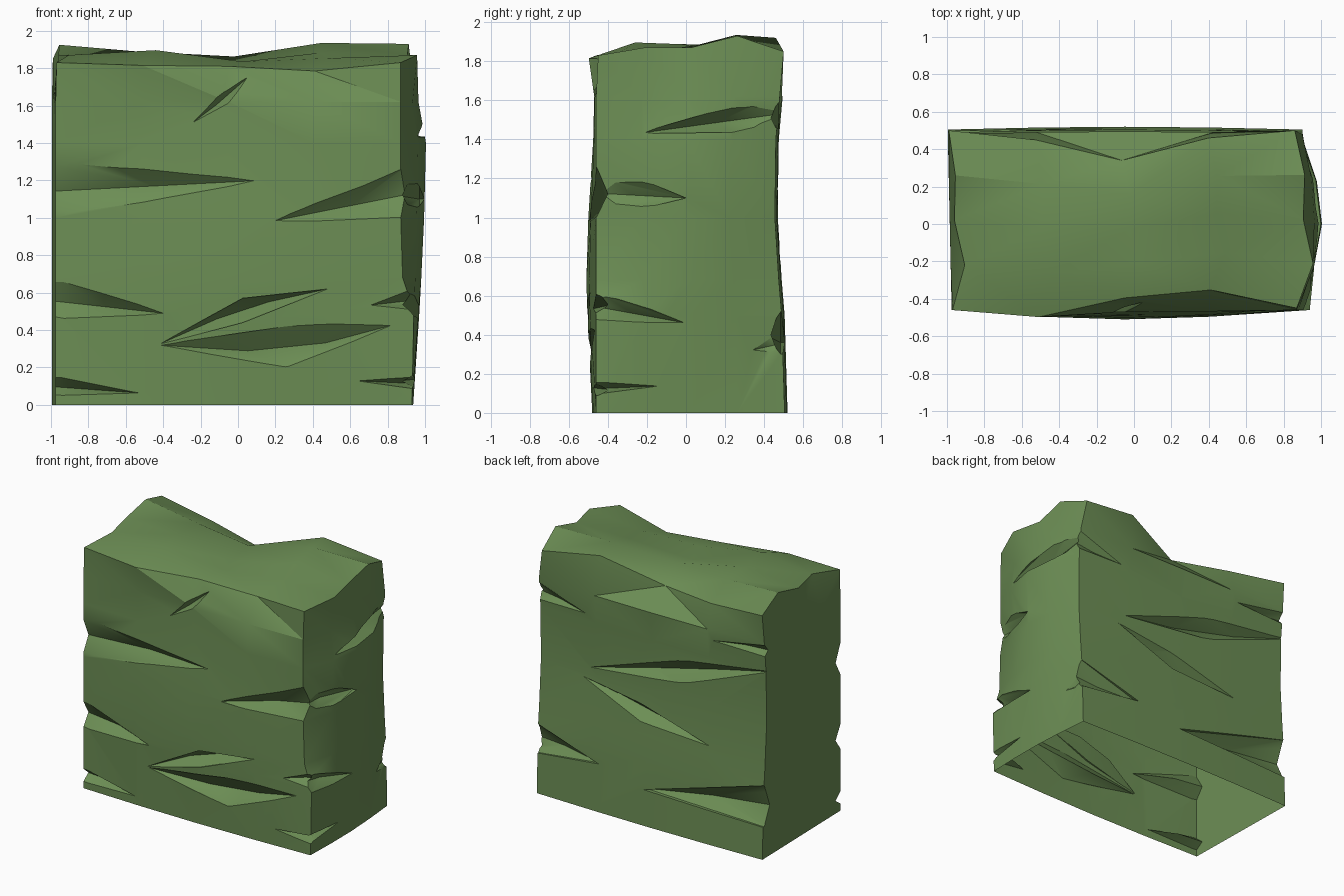
import bpy, bmesh, math
from mathutils import Vector

if "Cube" in bpy.data.objects:
    bpy.data.objects.remove(bpy.data.objects["Cube"])

N = 4  # segments per side
GREEN = (.15, .27, .09, 1)


def rim_side(a, b, inward, offsets, lifts):
    """Top edge between two corners, nudged inward and upward at the inner points."""
    pts = [a.lerp(b, i / N) for i in range(N + 1)]
    for p, o, z in zip(pts[1:-1], offsets, lifts):
        p += Vector(inward) * o + Vector((0, 0, z))
    return pts


# Top rim
FL, FR = Vector((-.97, -.46, 1.83)), Vector((.87, -.45, 1.83))
BL, BR = Vector((-.99, .5, 1.85)), Vector((.86, .5, 1.85))
FRONT = rim_side(FL, FR, (0, 1, 0), (-.04, .06, .1), (-.015, -.02, -.045))
BACK = rim_side(BL, BR, (0, -1, 0), (.05, .16, .04), (-.05, -.08, .07))
LEFT = rim_side(FL, BL, (1, 0, 0), (.07, .02, .03), (.035, .03, .08))
RIGHT = rim_side(FR, BR, (-1, 0, 0), (-.09, -.04, -.05), (.035, .03, .085))


def ring_points(z, right_x, back_y, front_bulge, right_bulge):
    corners = [Vector((-.975, -.46, z)), Vector((right_x, -.46, z)),
               Vector((.9, back_y, z)), Vector((-.995, back_y, z))]
    sides = ((0, -front_bulge, 0), (right_bulge, 0, 0), (0, .015, 0), (0, 0, 0))
    return [corners[s].lerp(corners[(s + 1) % 4], i / N) + Vector(sides[s]) * math.sin(math.pi * i / N)
            for s in range(4) for i in range(N)]


# Body: lofted walls with a patch across the top
bm = bmesh.new()
levels = [(0, .93, .505, .02, .02), (.5, .94, .49, .045, .05), (.68, .88, .475, .05, .09),
          (1, .87, .455, .04, .11), (1.4, .87, .46, .015, .12), (1.62, .87, .48, .01, .08)]
rings = [[bm.verts.new(p) for p in ring_points(*lv)] for lv in levels]
top = [bm.verts.new(p) for p in FRONT[:-1] + RIGHT[:-1] + BACK[:0:-1] + LEFT[:0:-1]]
rings.append(top)
for a, b in zip(rings, rings[1:]):
    for i in range(4 * N):
        j = (i + 1) % (4 * N)
        bm.faces.new((a[i], a[j], b[j], b[i]))
grid = {}
for i in range(N + 1):
    grid[i, 0], grid[N, i] = top[i], top[N + i]
    grid[N - i, N], grid[0, N - i] = top[2 * N + i], top[(3 * N + i) % (4 * N)]
for i in range(1, N):
    for j in range(1, N):
        u, v = i / N, j / N
        p = FRONT[i].lerp(BACK[i], v) + LEFT[j].lerp(RIGHT[j], u) - FL.lerp(FR, u).lerp(BL.lerp(BR, u), v)
        if i == 1:
            p.z += .05 if j < 3 else 0  # bump towards the left
        elif i == 3:
            p.z -= .035 if j == 3 else 0
        grid[i, j] = bm.verts.new(p)
for i in range(N):
    for j in range(N):
        bm.faces.new((grid[i, j], grid[i + 1, j], grid[i + 1, j + 1], grid[i, j + 1]))
bm.faces.new(rings[0][::-1])
bmesh.ops.triangulate(bm, faces=[f for f in bm.faces if len(f.verts) == 4], quad_method='SHORT_EDGE')
bmesh.ops.recalc_face_normals(bm, faces=bm.faces)


def to_object(mesh_bm, name):
    me = bpy.data.meshes.new(name)
    mesh_bm.to_mesh(me)
    mesh_bm.free()
    ob = bpy.data.objects.new(name, me)
    bpy.context.collection.objects.link(ob)
    return ob


block = to_object(bm, "mossy_block")

# Wedge cutters: wall coordinates (u, v) plus depth below the wall
PLACE = {
    "front": lambda u, v, d: (u, -.49 + d, v),
    "back": lambda u, v, d: (u, .485 - d, v),
    "right": lambda u, v, d: (.97 - d, u, v),
}
HALF = {"front": 1.03, "back": 1.05, "right": .55}
cut = bmesh.new()


def wedge(side, outline, crease, depth):
    place = PLACE[side]
    pts = [place(u, v, d) for u, v in outline for d in (0, -.2)] + [place(u, v, depth) for u, v in crease]
    w = bmesh.new()
    hull = bmesh.ops.convex_hull(w, input=[w.verts.new(p) for p in pts])
    inner = [v for v in hull["geom_interior"] if isinstance(v, bmesh.types.BMVert)]
    bmesh.ops.delete(w, geom=inner, context='VERTS')
    bmesh.ops.recalc_face_normals(w, faces=w.faces)
    me = bpy.data.meshes.new("wedge")
    w.to_mesh(me)
    w.free()
    cut.from_mesh(me)
    bpy.data.meshes.remove(me)


def corner_notch(side, end, u, v, mouth, height, depth=.09):
    """Split running in from a wall corner and tapering to a tip."""
    e = end * HALF[side]
    wedge(side, [(u, v), (e, mouth + .55 * height), (e, mouth - .45 * height)],
          [(e, mouth), ((e + u) / 2, (mouth + v) / 2)], depth)


def gash(side, u0, v0, u1, v1, up, down):
    """Spindle-shaped split across the middle of a wall."""
    a, b = Vector((u0, v0)), Vector((u1, v1))
    m = (a + b) / 2
    shift = Vector((0, (up - down) / 2))
    wedge(side, [a, b, m + Vector((0, up)), m - Vector((0, down))],
          [a.lerp(b, .35) + shift, a.lerp(b, .65) + shift], .08)


# Splits at the wall corners
corner_notch("front", -1, .12, 1.2, 1.14, .36)
corner_notch("front", 1, .2, .985, 1.15, .4)
corner_notch("front", -1, -.4, .49, .56, .28)
corner_notch("front", -1, -.48, .06, .1, .14)
corner_notch("front", 1, .68, .53, .57, .2)
corner_notch("front", 1, .6, .13, .11, .1)
corner_notch("back", 1, .45, 1.45, 1.53, .22, .05)
corner_notch("back", -1, -.55, 1.54, 1.57, .11, .05)
corner_notch("back", 1, .38, .36, .41, .28, .05)
corner_notch("back", -1, 0, .27, .39, .33, .07)
corner_notch("right", 1, -.25, 1.43, 1.54, .22, .08)
corner_notch("right", -1, 0, 1.1, 1.13, .36)
corner_notch("right", -1, 0, .46, .56, .22)
corner_notch("right", -1, -.08, .14, .12, .1)
corner_notch("right", 1, .25, .3, .37, .35, .08)

# Gashes across the walls
gash("front", -.43, .32, .48, .62, .1, .03)
gash("front", -.43, .32, .95, .46, .03, .19)
gash("front", -.28, 1.48, .2, 1.9, .04, .08)
gash("back", .64, 1.02, -1.25, 1.48, .08, .12)
gash("back", .64, 1, -.55, .73, .04, .1)

# Carve the splits
cutter = to_object(cut, "notch_cutter")
cutter.hide_render = True
bpy.context.view_layer.objects.active = block
block.select_set(True)
mod = block.modifiers.new("notches", 'BOOLEAN')
mod.operation, mod.solver, mod.use_self, mod.object = 'DIFFERENCE', 'EXACT', True, cutter
bpy.ops.object.modifier_apply(modifier=mod.name)
bpy.data.objects.remove(cutter)

# Open underside
bm = bmesh.new()
bm.from_mesh(block.data)
under = [f for f in bm.faces if all(abs(v.co.z) < 1e-4 for v in f.verts)]
bmesh.ops.delete(bm, geom=under, context='FACES')
bm.to_mesh(block.data)
bm.free()

# Green material, smooth shading with sharp creases
mat = bpy.data.materials.new("moss_green")
mat.diffuse_color = GREEN
mat.use_nodes = True
mat.node_tree.nodes["Principled BSDF"].inputs["Base Color"].default_value = mat.diffuse_color
block.data.materials.clear()
block.data.materials.append(mat)
for poly in block.data.polygons:
    poly.material_index = 0
bpy.ops.object.shade_smooth_by_angle(angle=math.radians(30))
